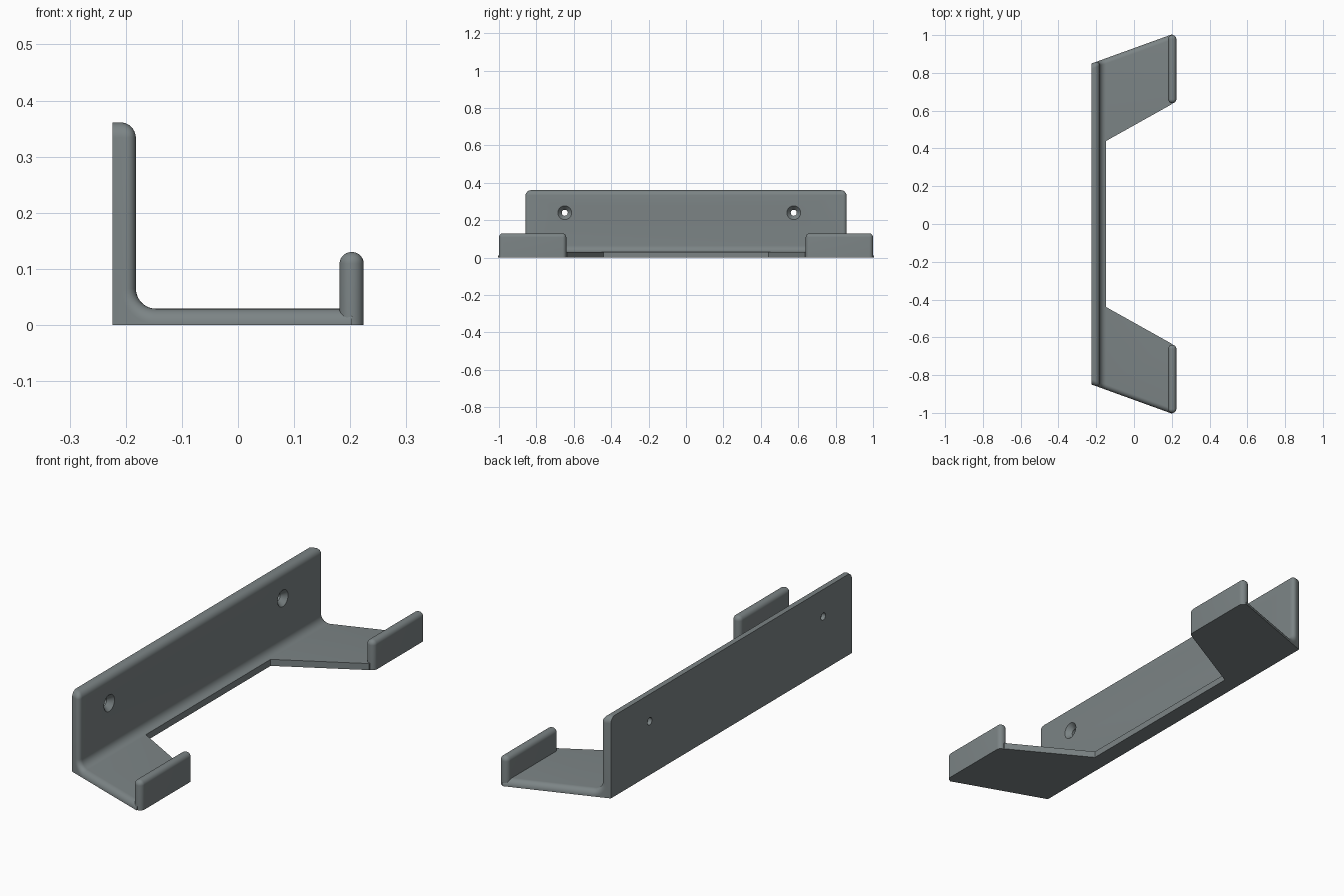
import bpy, bmesh, math
from mathutils import Vector

if "Cube" in bpy.data.objects:
    bpy.data.objects.remove(bpy.data.objects["Cube"])

gray = bpy.data.materials.new("slate_gray")
gray.diffuse_color = (0.2, 0.23, 0.235, 1)
gray.use_nodes = True
gray.node_tree.nodes["Principled BSDF"].inputs["Base Color"].default_value = gray.diffuse_color


def finish(bm, name):
    bmesh.ops.recalc_face_normals(bm, faces=bm.faces)
    mesh = bpy.data.meshes.new(name)
    bm.to_mesh(mesh)
    bm.free()
    mesh.materials.append(gray)
    obj = bpy.data.objects.new(name, mesh)
    bpy.context.collection.objects.link(obj)
    return obj


def prism(lower, upper):
    """Solid between two matching outlines."""
    bm = bmesh.new()
    a = [bm.verts.new(p) for p in lower]
    b = [bm.verts.new(p) for p in upper]
    bm.faces.new(a)
    bm.faces.new(b[::-1])
    for i in range(len(a)):
        j = (i + 1) % len(a)
        bm.faces.new((a[i], b[i], b[j], a[j]))
    bmesh.ops.recalc_face_normals(bm, faces=bm.faces)
    return bm


def round_edges(bm, keep, radius):
    edges = [e for e in bm.edges if keep(*[v.co for v in e.verts])]
    bmesh.ops.bevel(bm, geom=edges, offset=radius, offset_type='OFFSET',
                    segments=8, profile=0.5, affect='EDGES', clamp_overlap=True)


def activate(obj):
    bpy.ops.object.select_all(action='DESELECT')
    obj.select_set(True)
    bpy.context.view_layer.objects.active = obj


def cut(obj, cutter):
    mod = obj.modifiers.new("cut", 'BOOLEAN')
    mod.operation, mod.object, mod.solver = 'DIFFERENCE', cutter, 'EXACT'
    activate(obj)
    bpy.ops.object.modifier_apply(modifier=mod.name)
    bpy.data.objects.remove(cutter)


# Bracket body: filleted L section with slanted, rounded ends
BACK, FRONT, TOP, FLOOR, TIP, R = -0.224, -0.182, 0.361, 0.029, 0.203, 0.036
section = [(BACK, 0), (TIP, 0), (TIP, FLOOR)]
for i in range(11):
    t = math.pi / 2 * i / 10
    section.append((FRONT + R - R * math.sin(t), FLOOR + R - R * math.cos(t)))
section += [(FRONT, TOP), (BACK, TOP)]


def end(x):
    return 0.85 + 0.362 * (x - BACK)


def body_edge(a, b):
    same_end = a.y * b.y > 0
    bottom = a.z < 0.001 or b.z < 0.001
    back = a.x < BACK + 0.001 and b.x < BACK + 0.001
    top_front = not same_end and min(a.z, b.z) > TOP - 0.001 and not back
    return top_front or (same_end and not bottom and not back)


bm = prism([(x, -end(x), z) for x, z in section], [(x, end(x), z) for x, z in section])
round_edges(bm, body_edge, 0.027)
body = finish(bm, "wall_bracket")

# Opening between the two arms
notch = [(-0.147, -0.44), (0.3, -0.69), (0.3, 0.69), (-0.147, 0.44)]
cut(body, finish(prism([(x, y, -0.1) for x, y in notch],
                       [(x, y, 0.1) for x, y in notch]), "notch_cutter"))

# Countersunk screw holes
for y in (-0.648, 0.576):
    bm = bmesh.new()
    rings = []
    for x, r in ((-0.3, 0.016), (-0.206, 0.016), (FRONT, 0.037), (-0.1, 0.037)):
        rings.append([bm.verts.new((x, y + r * math.cos(k * math.pi / 16),
                                    0.24 + r * math.sin(k * math.pi / 16)))
                      for k in range(32)])
    bm.faces.new(rings[0])
    bm.faces.new(rings[-1][::-1])
    for a, b in zip(rings, rings[1:]):
        for k in range(32):
            bm.faces.new((a[k], a[k - 1], b[k - 1], b[k]))
    cut(body, finish(bm, "hole_cutter"))

# Upright lips at the arm tips
parts = [body]
for side, name in ((-1, "front_lip"), (1, "back_lip")):
    outline = [(0.181, 0.64), (0.224, 0.64), (0.224, 1.0), (0.181, 1.0)]
    bm = prism([(x, side * y, 0) for x, y in outline],
               [(x, side * y, 0.13) for x, y in outline])
    round_edges(bm, lambda a, b: max(a.z, b.z) > 0.1, 0.0208)
    parts.append(finish(bm, name))

for obj in parts:
    activate(obj)
    bpy.ops.object.shade_smooth_by_angle(angle=math.radians(30))
